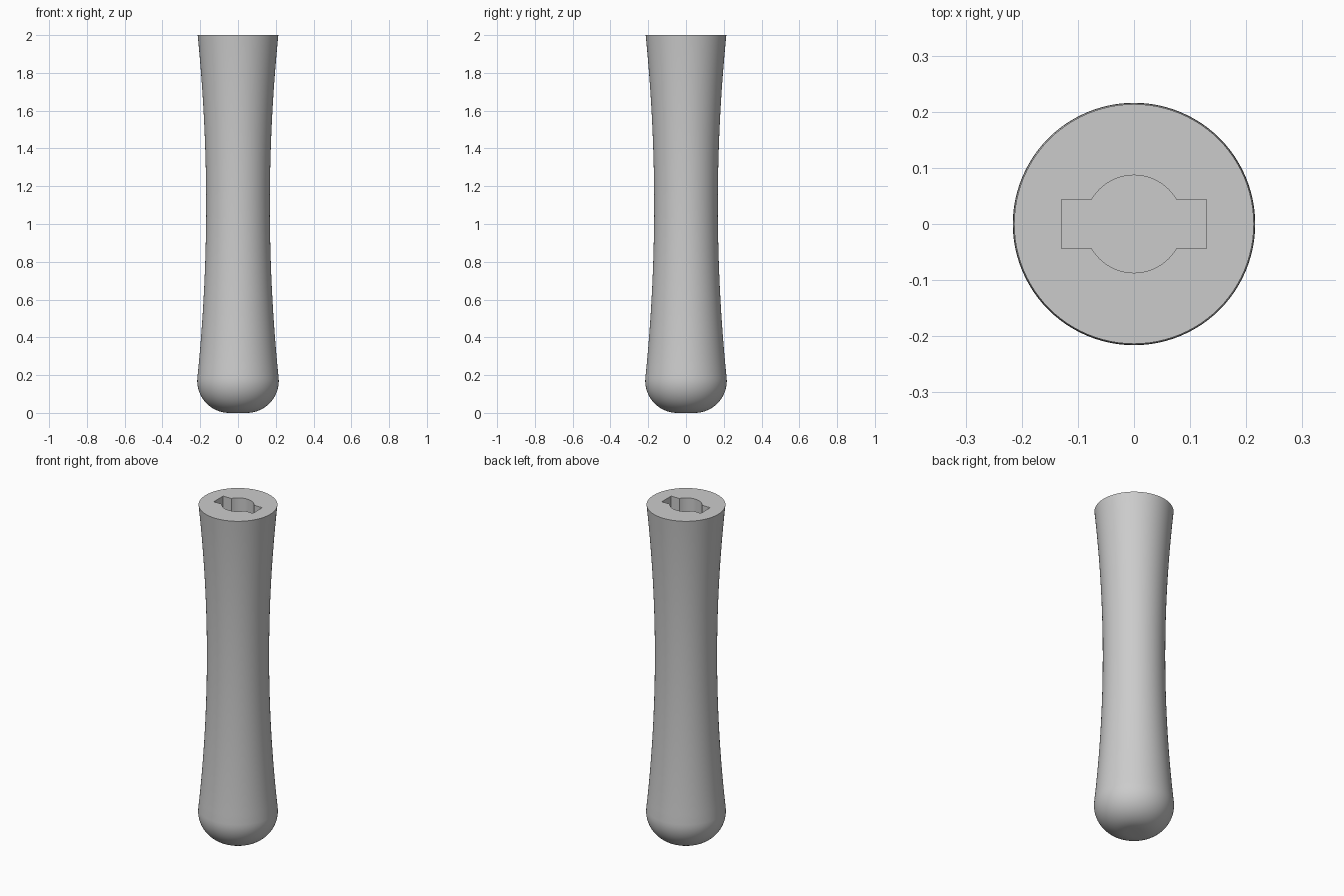
import bpy, bmesh, math

cube = bpy.data.objects.get("Cube")
if cube:
    bpy.data.objects.remove(cube, do_unlink=True)

grey = bpy.data.materials.new("plain_grey")
grey.use_nodes = True
colour = (0.6, 0.6, 0.6, 1.0)
grey.diffuse_color = colour
grey.node_tree.nodes["Principled BSDF"].inputs["Base Color"].default_value = colour

SEGMENTS = 96
SLOT_DEPTH = 0.6


def make_object(name, bm):
    bmesh.ops.recalc_face_normals(bm, faces=bm.faces)
    mesh = bpy.data.meshes.new(name)
    bm.to_mesh(mesh)
    bm.free()
    mesh.materials.append(grey)
    obj = bpy.data.objects.new(name, mesh)
    bpy.context.collection.objects.link(obj)
    return obj


def lathe(name, profile):
    """Closed round solid from (radius, z) points, capped at both ends."""
    bm = bmesh.new()
    rings = []
    for r, z in profile:
        rings.append([bm.verts.new((r * math.cos(a), r * math.sin(a), z))
                      for a in (2 * math.pi * i / SEGMENTS for i in range(SEGMENTS))])
    for low, high in zip(rings, rings[1:]):
        for i in range(SEGMENTS):
            j = (i + 1) % SEGMENTS
            bm.faces.new((low[i], low[j], high[j], high[i]))
    bm.faces.new(rings[0][::-1])
    bm.faces.new(rings[-1])
    return make_object(name, bm)


def prism(name, outline, z0, z1):
    bm = bmesh.new()
    face = bm.faces.new([bm.verts.new((x, y, z0)) for x, y in outline])
    ext = bmesh.ops.extrude_face_region(bm, geom=[face])
    top = [v for v in ext["geom"] if isinstance(v, bmesh.types.BMVert)]
    bmesh.ops.translate(bm, verts=top, vec=(0, 0, z1 - z0))
    return make_object(name, bm)


# Handle: rounded butt below a gently waisted grip
butt_r, butt_c, tilt = 0.17, 0.046, math.atan(0.1)
profile = []
for i in range(17):
    a = -math.pi / 2 + (math.pi / 2 + tilt) * i / 16
    profile.append((butt_c + butt_r * math.cos(a), butt_r + butt_r * math.sin(a)))
z_start = profile[-1][1]
for i in range(1, 33):
    z = z_start + (2 - z_start) * i / 32
    profile.append((0.1685 + (z - 1.1) ** 2 / 18, z))
handle = lathe("handle", profile)

# Keyed socket: round bore with a flat slot across it
bore, half_x, half_y = 0.087, 0.129, 0.044
start = math.asin(half_y / bore)
arc = [(bore * math.cos(a), bore * math.sin(a))
       for a in (start + (math.pi - 2 * start) * i / 24 for i in range(25))]
half = [(half_x, half_y)] + arc + [(-half_x, half_y)]
outline = half + [(-x, -y) for x, y in half]
cutter = prism("socket_cutter", outline, 2 - SLOT_DEPTH, 2.1)
cutter.hide_render = True

cut = handle.modifiers.new("socket", "BOOLEAN")
cut.operation = "DIFFERENCE"
cut.solver = "EXACT"
cut.object = cutter
bpy.ops.object.select_all(action="DESELECT")
handle.select_set(True)
bpy.context.view_layer.objects.active = handle
bpy.ops.object.modifier_apply(modifier=cut.name)
bpy.data.objects.remove(cutter, do_unlink=True)
bpy.ops.object.shade_smooth_by_angle(angle=math.radians(30))
